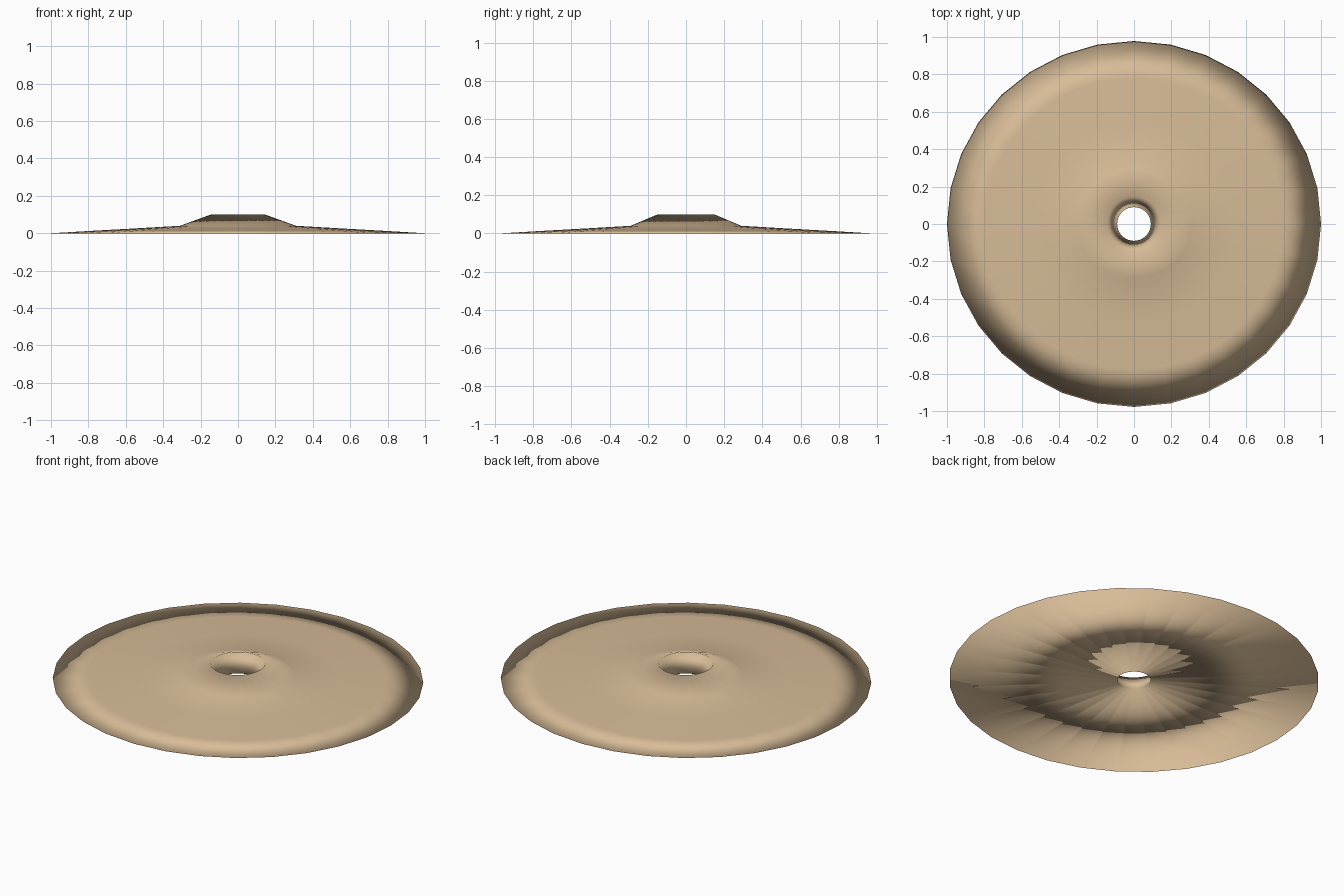
import bpy, bmesh, math

if "Cube" in bpy.data.objects:
    bpy.data.objects.remove(bpy.data.objects["Cube"])

SIDES = 32
# closed cross-section: (x radius, y radius, z)
profile = [
    (1.00, 0.978, 0.0),     # thin outer edge
    (0.80, 0.780, 0.012),
    (0.55, 0.530, 0.026),
    (0.31, 0.290, 0.040),   # foot of the raised hub
    (0.145, 0.148, 0.100),  # hub lip
    (0.09, 0.09, 0.0),      # bottom of the centre hole
]

# lathe the rings; the last ring joins the first to make the flat underside
bm = bmesh.new()
rings = []
for rx, ry, z in profile:
    ring = []
    for i in range(SIDES):
        a = 2 * math.pi * i / SIDES
        ring.append(bm.verts.new((rx * math.cos(a), ry * math.sin(a), z)))
    rings.append(ring)
for k, ring in enumerate(rings):
    nxt = rings[(k + 1) % len(rings)]
    for i in range(SIDES):
        j = (i + 1) % SIDES
        bm.faces.new((ring[i], ring[j], nxt[j], nxt[i]))
bmesh.ops.recalc_face_normals(bm, faces=bm.faces)
for f in bm.faces:
    f.smooth = True

mesh = bpy.data.meshes.new("flared_disc")
bm.to_mesh(mesh)
bm.free()
disc = bpy.data.objects.new("flared_disc", mesh)
bpy.context.collection.objects.link(disc)

# tan surface
mat = bpy.data.materials.new("tan")
mat.diffuse_color = (0.68, 0.50, 0.31, 1)
mat.use_nodes = True
mat.node_tree.nodes["Principled BSDF"].inputs["Base Color"].default_value = mat.diffuse_color
mesh.materials.append(mat)
